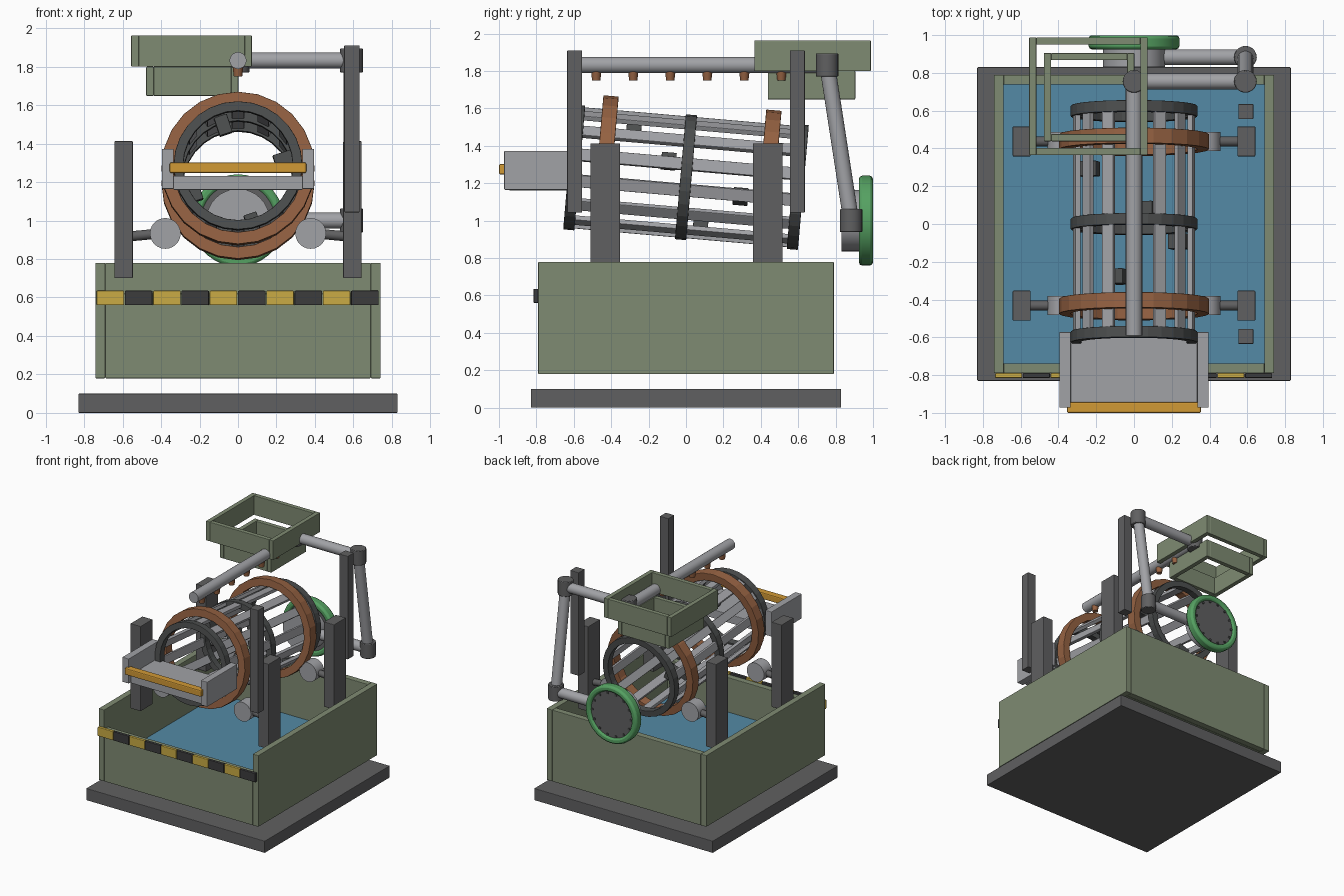
import bpy, bmesh, math
from mathutils import Matrix, Vector

if "Cube" in bpy.data.objects:
    bpy.data.objects.remove(bpy.data.objects["Cube"])


def material(name, rgb):
    lin = [(c / 255) ** 2.2 for c in rgb] + [1]
    m = bpy.data.materials.new(name)
    m.use_nodes = True
    m.diffuse_color = lin
    m.node_tree.nodes["Principled BSDF"].inputs["Base Color"].default_value = lin
    return m


OLIVE = material("olive paint", (126, 138, 114))
DARK = material("dark steel", (96, 96, 97))
IRON = material("cage iron", (78, 80, 80))
LIGHT = material("light steel", (160, 161, 165))
RUST = material("rust brown", (148, 98, 68))
AMBER = material("amber", (208, 152, 56))
YELLOW = material("hazard yellow", (200, 170, 70))
BLACK = material("hazard black", (62, 62, 63))
GREEN = material("pump green", (86, 160, 98))
BLUE = material("water blue", (84, 136, 164))


def finish(name, bm, mat, matrix=None, smooth=False, bevel=0):
    bmesh.ops.recalc_face_normals(bm, faces=bm.faces)
    mesh = bpy.data.meshes.new(name)
    bm.to_mesh(mesh)
    bm.free()
    mesh.materials.append(mat)
    ob = bpy.data.objects.new(name, mesh)
    bpy.context.collection.objects.link(ob)
    if matrix is not None:
        ob.matrix_world = matrix
    if bevel:
        mod = ob.modifiers.new("bevel", 'BEVEL')
        mod.width = bevel
        mod.segments = 2
    if smooth:
        bpy.ops.object.select_all(action='DESELECT')
        ob.select_set(True)
        bpy.context.view_layer.objects.active = ob
        bpy.ops.object.shade_smooth_by_angle(angle=math.radians(35))
    return ob


def box(name, x, y, z, mat, matrix=None, bevel=0.004):
    """Box from (min, max) ranges."""
    bm = bmesh.new()
    bmesh.ops.create_cube(bm, size=1)
    for v in bm.verts:
        for i, (lo, hi) in enumerate((x, y, z)):
            v.co[i] = lo if v.co[i] < 0 else hi
    return finish(name, bm, mat, matrix, bevel=bevel)


def rod(name, a, b, r, mat, sides=20, r2=None, bevel=0):
    """Cylinder or cone between two points."""
    a, b = Vector(a), Vector(b)
    bm = bmesh.new()
    bmesh.ops.create_cone(bm, cap_ends=True, segments=sides, radius1=r,
                          radius2=r if r2 is None else r2, depth=(b - a).length)
    rot = (b - a).to_track_quat('Z', 'Y').to_matrix().to_4x4()
    return finish(name, bm, mat, Matrix.Translation((a + b) / 2) @ rot, True, bevel)


def ring(name, y, width, outer, inner, mat, matrix, sides=28, bevel=0.004, smooth=False):
    """Square-section ring around the local y axis."""
    bm = bmesh.new()
    prof = [(outer, y - width / 2), (outer, y + width / 2),
            (inner, y + width / 2), (inner, y - width / 2)]
    loops = []
    for i in range(sides):
        a = math.tau * i / sides
        loops.append([bm.verts.new((r * math.cos(a), h, r * math.sin(a))) for r, h in prof])
    for i in range(sides):
        p, q = loops[i], loops[(i + 1) % sides]
        for k in range(4):
            j = (k + 1) % 4
            bm.faces.new((p[k], p[j], q[j], q[k]))
    return finish(name, bm, mat, matrix, smooth, bevel)


def frame(name, x, y, z, t):
    """Open rectangular frame of four walls."""
    for side, lo, hi in (("left", x[1] - t, x[1]), ("right", x[0], x[0] + t)):
        box(f"{name}_{side}", (lo, hi), y, z, OLIVE)
    for side, lo, hi in (("front", y[0], y[0] + t), ("back", y[1] - t, y[1])):
        box(f"{name}_{side}", (x[0] + t, x[1] - t), (lo, hi), z, OLIVE)


# Base slab and tank with a low front wall
box("base_slab", (-.83, .83), (-.83, .83), (0, .1), DARK)
for s, side in ((1, "left"), (-1, "right")):
    box(f"tank_wall_{side}", sorted((s * .69, s * .742)), (-.79, .79), (.18, .78), OLIVE)
box("tank_wall_back", (-.69, .69), (.738, .79), (.18, .78), OLIVE)
box("tank_wall_front", (-.69, .69), (-.79, -.738), (.18, .62), OLIVE)
box("tank_floor", (-.69, .69), (-.738, .738), (.18, .23), OLIVE)
box("water", (-.69, .69), (-.738, .738), (.23, .33), BLUE, bevel=0)

# Hazard strip
for i in range(10):
    x = -.735 + .147 * i
    box(f"hazard_plate_{i + 1}", (x, x + .143), (-.815, -.79), (.56, .635),
        BLACK if i % 2 else YELLOW)

# Support posts, arms and rollers
for s, side in ((1, "left"), (-1, "right")):
    for y, end in ((-.432, "front"), (.437, "back")):
        tag = f"{end}_{side}"
        box(f"support_post_{tag}", sorted((s * .547, s * .642)), (y - .079, y + .079), (.7, 1.413), DARK)
        rod(f"roller_arm_{tag}", (s * .56, y, .918), (s * .38, y, .935), .026, DARK, 12)
        rod(f"roller_{tag}", (s * .378, y - .05, .933), (s * .378, y + .05, .933), .08, LIGHT, 24)
for y, end in ((-.595, "front"), (.595, "back")):
    box(f"tall_post_{end}", (.552, .632), (y - .04, y + .04), (1.043, 1.91), DARK)

# Tilted drum cage
drum = Matrix.Translation((0, 0, 1.232)) @ Matrix.Rotation(math.radians(-5), 4, 'X')
for y, tag in ((-.6, "front"), (0, "middle"), (.6, "back")):
    ring(f"cage_ring_{tag}", y, .06, .335, .285, IRON, drum)
for y, tag in ((-.437, "front"), (.437, "back")):
    ring(f"drum_tyre_{tag}", y, .082, .398, .335, RUST, drum, 24)
for i in range(14):
    turn = drum @ Matrix.Rotation(math.tau * i / 14, 4, 'Y')
    box(f"drum_bar_{i + 1}", (-.033, .033), (-.61, .61), (.297, .325), LIGHT, turn)
for i in range(4):
    turn = drum @ Matrix.Rotation(math.radians(-18 + 90 * i), 4, 'Y')
    y = -.3 + .2 * i
    box(f"drum_paddle_{i + 1}", (-.035, .035), (y - .04, y + .04), (.2, .3), IRON, turn)

# Discharge chute
box("chute_floor", (-.336, .336), (-.945, -.6), (1.16, 1.232), LIGHT)
for s, side in ((1, "left"), (-1, "right")):
    box(f"chute_side_{side}", sorted((s * .335, s * .395)), (-.972, -.572), (1.165, 1.373), LIGHT)
box("chute_lip", (-.355, .355), (-1, -.942), (1.247, 1.302), AMBER, bevel=.008)

# Feed hopper in two stacked frames
frame("hopper_upper", (-.555, .072), (.365, .988), (1.8, 1.963), .038)
frame("hopper_lower", (-.477, .002), (.438, .905), (1.648, 1.8), .038)

# Spray pipe, nozzles and plumbing
zp, yp, yb, xp = 1.832, .755, .883, .59
rod("spray_pipe", (0, -.59, zp), (0, yp, zp), .044, LIGHT)
rod("cross_pipe", (0, yp, zp), (xp, yp, zp), .042, LIGHT)
rod("down_pipe", (xp, yp, zp), (xp, yb, 1), .042, LIGHT)
rod("pump_pipe", (xp, yb, 1), (0, yb, 1), .042, LIGHT)
for tag, x, y, z in (("centre", 0, yp, zp), ("upper", xp, yp, zp), ("lower", xp, yb, 1)):
    rod(f"pipe_joint_{tag}", (x, y, z - .062), (x, y, z + .062), .06, DARK, 20, bevel=.005)
for i in range(6):
    y = -.48 + .198 * i
    rod(f"spray_nozzle_{i + 1}", (0, y, 1.75), (0, y, 1.8), .022, RUST, 12, .028)

# Pump with green flange, dark cover and bolts
rod("pump_body", (0, .832, 1), (0, .94, 1), .165, LIGHT, 32)
rod("pump_cover", (0, .935, 1), (0, .985, 1), .2, DARK, 32)
ring("pump_flange", .962, .074, .24, .19, GREEN, Matrix.Translation((0, 0, 1)), 36, .016, True)
for i in range(14):
    a = math.tau * i / 14
    x, z = .178 * math.cos(a), 1 + .178 * math.sin(a)
    rod(f"cover_bolt_{i + 1}", (x, .98, z), (x, .993, z), .01, IRON, 8)
